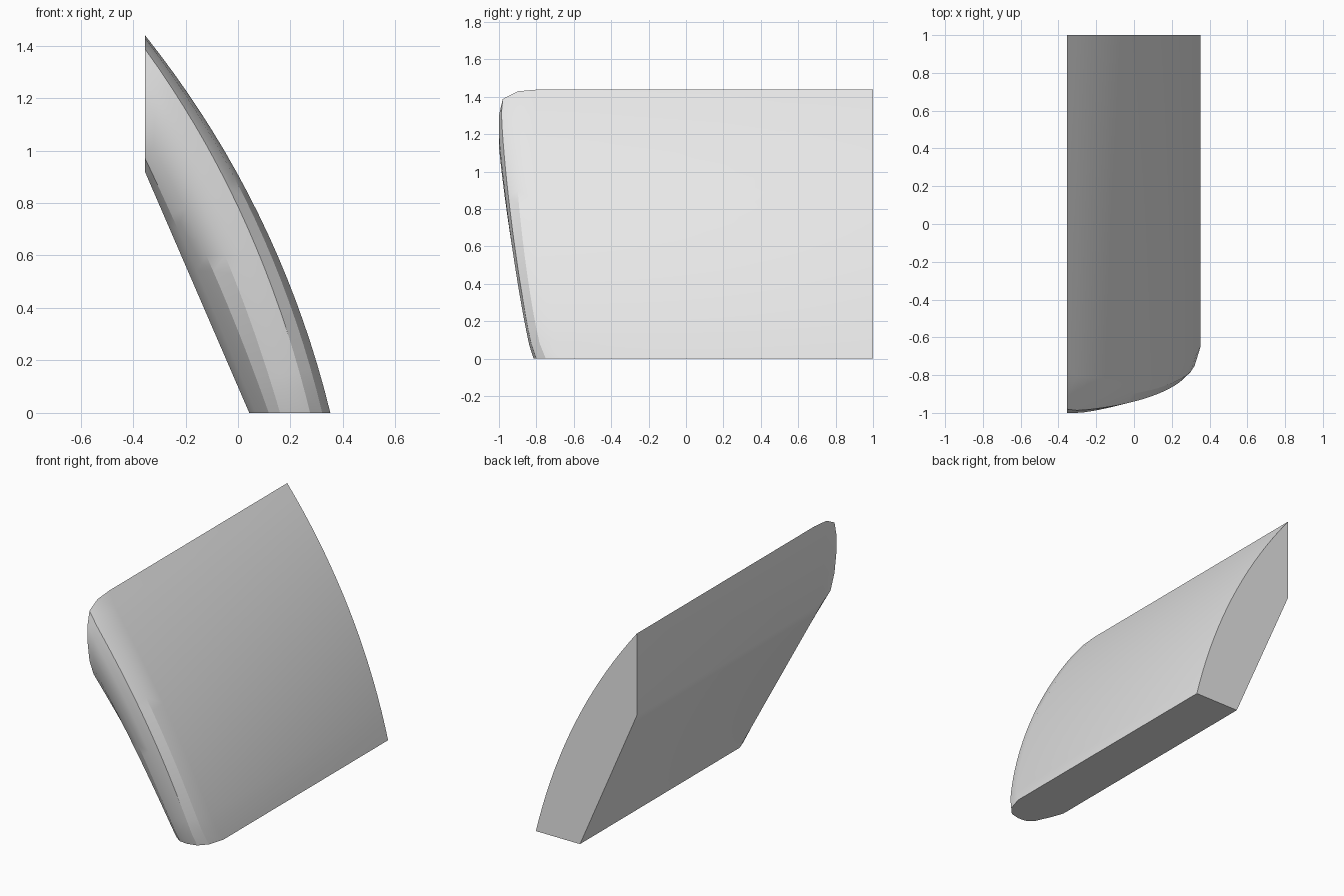
import bpy, bmesh, math
from mathutils import Vector

if "Cube" in bpy.data.objects:
    bpy.data.objects.remove(bpy.data.objects["Cube"])

ROWS = 18
BACK = 1.0

# Nose profiles: (fraction from outer to inner side, y)
FOOT = [(0, -.65), (.1, -.75), (.25, -.80), (.45, -.815),
        (.62, -.81), (.76, -.78), (.92, -.67), (1, -.60)]
HEAD = [(0, -.78), (.02, -.90), (.1, -.98), (.27, -1.0),
        (.46, -1.0), (.71, -.98), (.9, -.94), (1, -.85)]
BULGE = [.08, .06, .04, .03, .025, .01, 0, 0]


def outer(t):
    """Point on the bowed outer side, foot to head."""
    p = Vector((.352, 0, 0)).lerp(Vector((-.355, 0, 1.44)), t)
    return p + Vector((.898, 0, .44)) * (.088 * 4 * t * (1 - t))


def inner(t):
    """Point on the flat inner side, foot to head."""
    return Vector((.043, 0, 0)).lerp(Vector((-.355, 0, .92)), t)


def nose_row(t):
    swell = math.sqrt(max(0, math.sin(math.pi * t)))
    row = []
    for (u0, y0), (u1, y1), b in zip(FOOT, HEAD, BULGE):
        p = outer(t).lerp(inner(t), u0 + (u1 - u0) * t)
        p.y = max(-1, y0 + (y1 - y0) * t - b * swell)
        row.append(p)
    return row


def at_back(p):
    return Vector((p.x, BACK, p.z))


bm = bmesh.new()
ts = [i / ROWS for i in range(ROWS + 1)]
front = [[bm.verts.new(p) for p in nose_row(t)] for t in ts]
back_out = [bm.verts.new(at_back(outer(t))) for t in ts]
back_in = [bm.verts.new(at_back(inner(t))) for t in ts]

# Rounded nose, bowed outer skin and flat inner skin
for i in range(ROWS):
    a, b = front[i], front[i + 1]
    for j in range(len(a) - 1):
        bm.faces.new((a[j], a[j + 1], b[j + 1], b[j]))
    bm.faces.new((a[0], b[0], back_out[i + 1], back_out[i]))
    bm.faces.new((a[-1], back_in[i], back_in[i + 1], b[-1]))

# Flat foot, head and back end
bm.faces.new(front[0] + [back_in[0], back_out[0]])
bm.faces.new(front[-1] + [back_in[-1], back_out[-1]])
bm.faces.new(back_out + back_in[::-1])
bmesh.ops.recalc_face_normals(bm, faces=bm.faces[:])

mesh = bpy.data.meshes.new("curved_panel")
bm.to_mesh(mesh)
bm.free()
panel = bpy.data.objects.new("curved_panel", mesh)
bpy.context.collection.objects.link(panel)

# Plain grey material
grey = bpy.data.materials.new("light_grey")
grey.use_nodes = True
colour = (.8, .8, .8, 1)
grey.diffuse_color = colour
grey.node_tree.nodes["Principled BSDF"].inputs["Base Color"].default_value = colour
mesh.materials.append(grey)

bpy.ops.object.select_all(action="DESELECT")
panel.select_set(True)
bpy.context.view_layer.objects.active = panel
bpy.ops.object.shade_smooth_by_angle(angle=math.radians(25))
